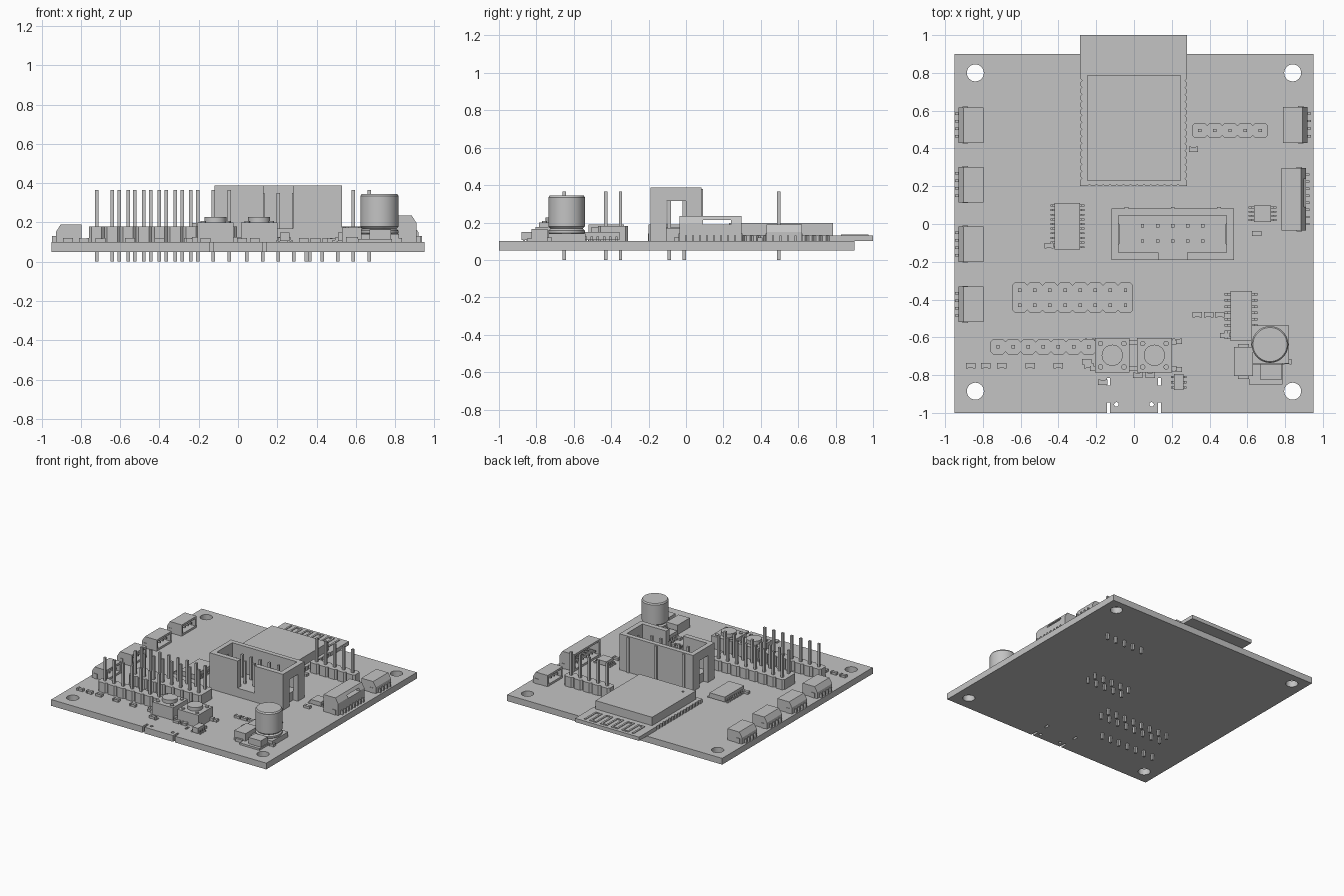
import bpy, bmesh, math
from mathutils import Matrix, Vector

default_cube = bpy.data.objects.get("Cube")
if default_cube:
    bpy.data.objects.remove(default_cube, do_unlink=True)

grey = bpy.data.materials.new("plain_grey")
grey.use_nodes = True
grey.diffuse_color = (0.55, 0.55, 0.55, 1)
grey.node_tree.nodes["Principled BSDF"].inputs["Base Color"].default_value = grey.diffuse_color

TOP = 0.10      # upper face of the circuit board
PITCH = 0.08    # header pin spacing


def finish(name, bm):
    bmesh.ops.recalc_face_normals(bm, faces=bm.faces)
    mesh = bpy.data.meshes.new(name)
    bm.to_mesh(mesh)
    bm.free()
    mesh.materials.append(grey)
    obj = bpy.data.objects.new(name, mesh)
    bpy.context.collection.objects.link(obj)
    return obj


def add_box(bm, x0, x1, y0, y1, z0, z1):
    size = Matrix.Diagonal((x1 - x0, y1 - y0, z1 - z0, 1))
    centre = Matrix.Translation(((x0 + x1) / 2, (y0 + y1) / 2, (z0 + z1) / 2))
    bmesh.ops.create_cube(bm, size=1, matrix=centre @ size)


def boxes(name, items):
    bm = bmesh.new()
    for item in items:
        add_box(bm, *item)
    return finish(name, bm)


def add_prism(bm, base, offset):
    face = bm.faces.new([bm.verts.new(p) for p in base])
    extruded = bmesh.ops.extrude_face_region(bm, geom=[face], use_keep_orig=True)
    moved = [g for g in extruded["geom"] if isinstance(g, bmesh.types.BMVert)]
    bmesh.ops.translate(bm, verts=moved, vec=offset)


def plate(name, outline, z0, z1):
    bm = bmesh.new()
    add_prism(bm, [(x, y, z0) for x, y in outline], (0, 0, z1 - z0))
    return finish(name, bm)


def add_cylinder(bm, x, y, radius, z0, z1, sides=32):
    bmesh.ops.create_cone(bm, cap_ends=True, segments=sides, radius1=radius, radius2=radius,
                          depth=z1 - z0, matrix=Matrix.Translation((x, y, (z0 + z1) / 2)))


def smooth(obj):
    bpy.ops.object.select_all(action="DESELECT")
    obj.select_set(True)
    bpy.context.view_layer.objects.active = obj
    bpy.ops.object.shade_smooth_by_angle()


def cut(obj, bm):
    cutter = finish("cutter", bm)
    cutter.hide_render = True
    mod = obj.modifiers.new("openings", "BOOLEAN")
    mod.operation, mod.solver, mod.object = "DIFFERENCE", "EXACT", cutter
    graph = bpy.context.evaluated_depsgraph_get()
    mesh = bpy.data.meshes.new_from_object(obj.evaluated_get(graph))
    obj.modifiers.clear()
    obj.data = mesh
    bpy.data.objects.remove(cutter, do_unlink=True)


# Circuit board with mounting holes and the slots of an unfitted socket
board = boxes("circuit_board", [(-0.95, 0.95, -1, 0.9, 0.05, TOP)])
bm = bmesh.new()
for side in (-1, 1):
    for y in (0.8, -0.885):
        add_cylinder(bm, side * 0.84, y, 0.045, 0, 0.2)
    add_cylinder(bm, side * 0.093, -0.955, 0.012, 0, 0.2, 16)
    for y0, y1 in ((-1.02, -0.945), (-0.855, -0.815)):
        add_box(bm, side * 0.135 - 0.009, side * 0.135 + 0.009, y0, y1, 0, 0.2)
cut(board, bm)


# Wireless module: board with notched edges, shield can and antenna trace
def notched(start, end, count, first, step):
    start, end = Vector(start), Vector(end)
    along = (end - start).normalized()
    inward = Vector((-along.y, along.x))
    points = [start]
    for i in range(count):
        middle = start + along * (first + i * step)
        points += [middle - along * 0.01, middle + inward * 0.01, middle + along * 0.01]
    return points


outline = notched((-0.285, 0.2), (0.28, 0.2), 14, 0.05, 0.036)
outline += notched((0.28, 0.2), (0.28, 1), 15, 0.04, 0.037)
outline += [(0.28, 1)]
outline += notched((-0.285, 1), (-0.285, 0.2), 15, 0.24, 0.037)
plate("module_board", outline, TOP, 0.13)
shield = boxes("module_shield", [(-0.25, 0.25, 0.23, 0.785, 0.13, 0.197)])
bm = bmesh.new()
add_cylinder(bm, -0.18, 0.295, 0.009, 0.19, 0.21, 16)
cut(shield, bm)
trace = []
for i in range(10):
    x = -0.22 + i * 0.047
    trace.append((x, x + 0.014, 0.83, 0.975, 0.13, 0.135))
    if i < 9:
        y = 0.961 if i % 2 else 0.83
        trace.append((x + 0.014, x + 0.047, y, y + 0.014, 0.13, 0.135))
boxes("antenna_trace", trace)


# Pin headers
def pins(name, x, y, columns, rows, z1=0.365):
    half = 0.009
    items = [(x + i * PITCH - half, x + i * PITCH + half, y + j * PITCH - half, y + j * PITCH + half, 0, z1)
             for i in range(columns) for j in range(rows)]
    boxes(name, items)


def header(name, x, y, columns, rows):
    half, c = PITCH / 2, 0.014
    edge = []
    for i in range(columns):
        left, right = x + i * PITCH - half, x + i * PITCH + half
        edge += [(left, y - half + c), (left + c, y - half), (right - c, y - half)]
    edge.append((right, y - half + c))
    cx, cy = x + (columns - 1) * half, y + (rows - 1) * half
    outline = edge + [(2 * cx - px, 2 * cy - py) for px, py in edge]
    plate(name + "_body", outline, TOP, 0.18)
    pins(name + "_pins", x, y, columns, rows)


header("double_header", -0.605, -0.43, 8, 2)
header("front_header", -0.72, -0.65, 1 + 6, 1)
header("back_header", 0.348, 0.495, 5, 1)

# Shrouded box header with key notch and end slots
shroud = boxes("box_header_shroud", [(-0.12, 0.53, -0.19, 0.082, TOP, 0.387)])
for opening in ((-0.082, 0.49, -0.15, 0.045, 0.17, 0.5), (0.13, 0.28, -0.3, -0.1, 0.17, 0.5),
                (-0.2, -0.08, -0.105, 0, 0.05, 0.315), (0.488, 0.6, -0.105, 0, 0.05, 0.315)):
    bm = bmesh.new()
    add_box(bm, *opening)
    cut(shroud, bm)
boxes("box_header_ribs", [(x - 0.01, x + 0.01, 0.08, 0.091, TOP, 0.38) for x in (-0.04, 0.205, 0.45)])
pins("box_header_pins", 0.045, -0.09, 5, 2, 0.35)


# Side-entry sockets along both edges, opening towards the middle
def socket(name, side, y0, y1, height, contacts, outer):
    bm = bmesh.new()
    wall, depth, zt = 0.016, 0.13, TOP + height

    def point(d, z, y):
        return (side * (outer - d), y, z)
    shape = [(0, TOP), (0, zt - 0.04), (0.025, zt), (depth, zt), (depth, zt - wall),
             (0.04, zt - wall), (0.04, TOP + wall), (depth, TOP + wall), (depth, TOP)]
    cheek = shape[:4] + shape[-1:]
    add_prism(bm, [point(d, z, y0 + wall) for d, z in shape], (0, y1 - y0 - 2 * wall, 0))
    for y in (y0, y1 - wall):
        add_prism(bm, [point(d, z, y) for d, z in cheek], (0, wall, 0))
    body = finish(name + "_shell", bm)
    legs = []
    step = (y1 - y0 - 0.07) / (contacts - 1)
    for i in range(contacts):
        y = y0 + 0.035 + i * step
        xs = sorted((side * (outer - 0.005), side * (outer + 0.02)))
        legs.append((*xs, y - 0.006, y + 0.006, TOP, TOP + 0.03))
        xs = sorted((side * (outer - 0.045), side * (outer - 0.11)))
        legs.append((*xs, y - 0.005, y + 0.005, TOP + 0.035, TOP + 0.047))
    for y in (y0 - 0.004, y1 - 0.012):
        xs = sorted((side * (outer - 0.02), side * (outer - 0.05)))
        legs.append((*xs, y, y + wall, TOP, TOP + 0.04))
    boxes(name + "_contacts", legs)
    return body


for i, y in enumerate((0.43, 0.115, -0.2, -0.52)):
    socket("left_socket_%d" % i, -1, y, y + 0.188, 0.09, 4, 0.928)
socket("right_small_socket", 1, 0.43, 0.62, 0.09, 4, 0.918)
tall = socket("right_tall_socket", 1, -0.035, 0.297, 0.135, 8, 0.91)
bm = bmesh.new()
add_box(bm, 0.85, 0.95, 0.09, 0.24, 0.19, 0.213)
cut(tall, bm)


# Chips with legs on both long sides
def chip(name, x0, x1, y0, y1, z1, legs, reach):
    items = [(x0, x1, y0, y1, TOP + 0.006, z1)]
    step = (y1 - y0) / legs
    middle = (TOP + z1) / 2
    for i in range(legs):
        y = y0 + (i + 0.5) * step
        a, b = y - step / 5, y + step / 5
        for edge, s in ((x0, -1), (x1, 1)):
            tip, knee = edge + s * reach, edge + s * reach / 2
            items.append((min(edge, knee), max(edge, knee), a, b, TOP + 0.004, middle))
            items.append((min(knee, tip), max(knee, tip), a, b, TOP, TOP + 0.01))
    boxes(name, items)


chip("bus_chip", -0.42, -0.285, -0.135, 0.11, 0.145, 10, 0.022)
chip("driver_chip", 0.51, 0.625, -0.62, -0.355, 0.148, 8, 0.03)
chip("sensor_chip", 0.635, 0.725, 0.01, 0.098, 0.14, 4, 0.03)
chip("protection_chip", 0.213, 0.262, -0.88, -0.795, 0.148, 3, 0.016)

# Push buttons
for name, x in (("left_button", -0.115), ("right_button", 0.108)):
    y = -0.695
    feet = [(x + s * 0.1 - 0.018, x + s * 0.1 + 0.018, y + t * 0.07 - 0.012, y + t * 0.07 + 0.012, TOP, 0.125)
            for s in (-1, 1) for t in (-1, 1)]
    boxes(name + "_body", [(x - 0.092, x + 0.092, y - 0.092, y + 0.092, TOP, 0.2)] + feet)
    bm = bmesh.new()
    add_cylinder(bm, x, y, 0.056, 0.2, 0.228)
    for s in (-1, 1):
        for t in (-1, 1):
            add_cylinder(bm, x + s * 0.062, y + t * 0.062, 0.014, 0.2, 0.208, 16)
    smooth(finish(name + "_plunger", bm))

# Can capacitor: lathed profile over a square base
bm = bmesh.new()
profile = [(0, 0.13), (0.085, 0.13), (0.097, 0.145), (0.097, 0.158), (0.086, 0.167),
           (0.097, 0.178), (0.097, 0.335), (0.09, 0.345), (0, 0.345)]
verts = [bm.verts.new((0.72 + r, -0.638, z)) for r, z in profile]
edges = [bm.edges.new(pair) for pair in zip(verts, verts[1:])]
bmesh.ops.spin(bm, geom=verts + edges, cent=(0.72, -0.638, 0), axis=(0, 0, 1),
               angle=math.tau, steps=48, use_duplicate=False)
bmesh.ops.remove_doubles(bm, verts=bm.verts, dist=0.0005)
smooth(finish("capacitor_can", bm))
boxes("capacitor_base", [(0.62, 0.82, -0.738, -0.538, TOP, 0.14)])

# Power parts
boxes("power_diode", [(0.53, 0.63, -0.805, -0.65, TOP, 0.175), (0.55, 0.61, -0.82, -0.635, TOP, 0.125)])
boxes("power_coil", [(0.67, 0.78, -0.825, -0.74, TOP, 0.165), (0.61, 0.785, -0.85, -0.74, TOP, 0.115)])

# Small two-ended parts with raised end caps
small = [(x, -0.75) for x in (-0.865, -0.785, -0.7, -0.55, -0.4, -0.24)]
small += [(x, -0.48) for x in (0.335, 0.395, 0.455)]
small += [(0.315, 0.395), (0.65, -0.05), (-0.25, -0.73), (-0.235, -0.62), (0.23, -0.62), (0.23, -0.77),
          (0.02, -0.8), (0.085, -0.8), (-0.165, -0.838), (0.81, -0.73), (0.48, -0.59), (-0.45, -0.115)]
items = []
for x, y in small:
    items.append((x - 0.014, x + 0.014, y - 0.012, y + 0.012, TOP, 0.117))
    items += [(x + s * 0.019 - 0.006, x + s * 0.019 + 0.006, y - 0.014, y + 0.014, TOP, 0.12) for s in (-1, 1)]
boxes("small_parts", items)
